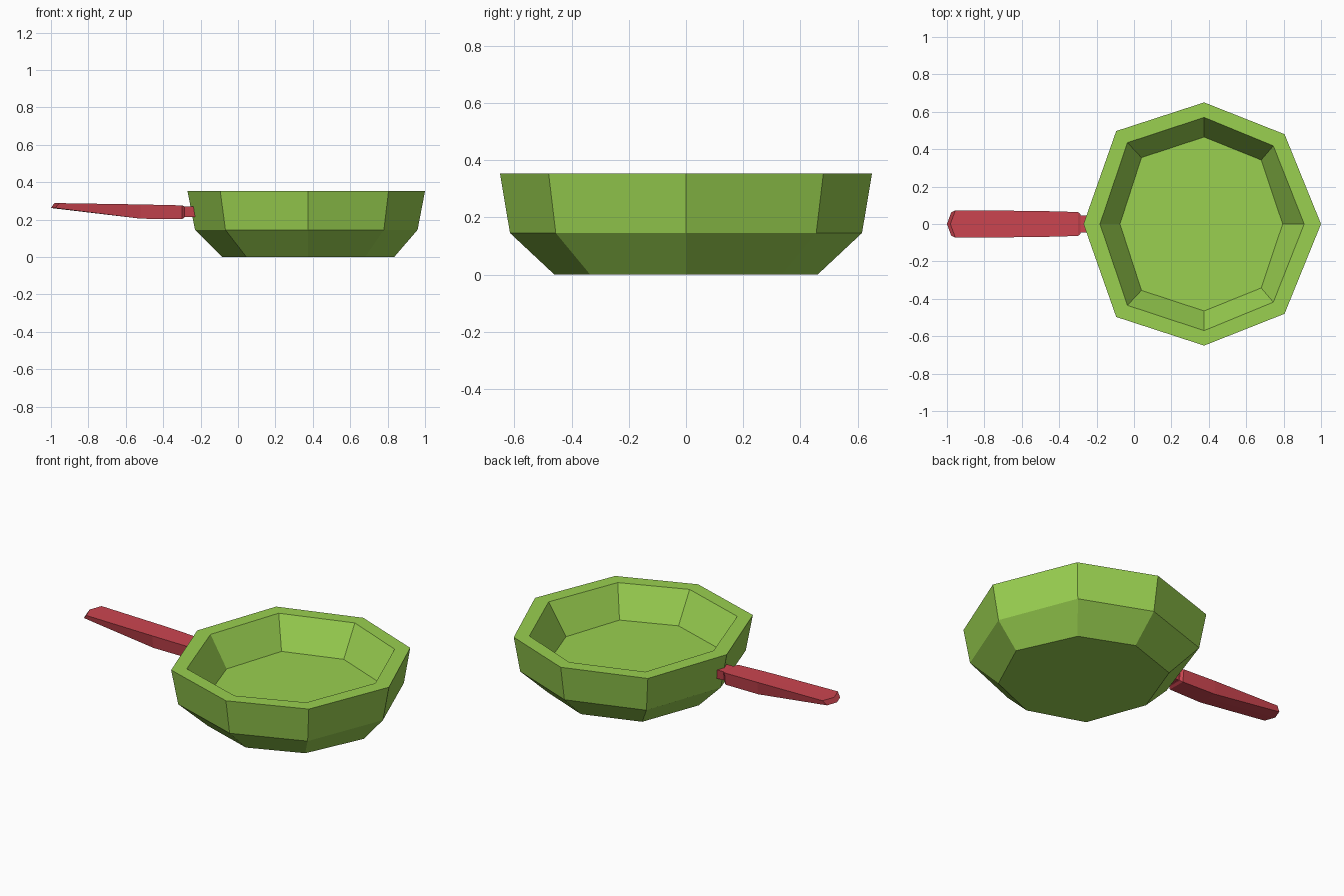
import bpy, bmesh

if "Cube" in bpy.data.objects:
    bpy.data.objects.remove(bpy.data.objects["Cube"])


def material(name, color):
    m = bpy.data.materials.new(name)
    m.diffuse_color = (*color, 1)
    m.use_nodes = True
    m.node_tree.nodes["Principled BSDF"].inputs["Base Color"].default_value = m.diffuse_color
    return m


def loft(name, rings, mat):
    """Skin a list of closed rings and cap both ends."""
    bm = bmesh.new()
    loops = [[bm.verts.new(p) for p in ring] for ring in rings]
    for a, b in zip(loops, loops[1:]):
        for i in range(len(a)):
            j = (i + 1) % len(a)
            bm.faces.new((a[i], a[j], b[j], b[i]))
    bm.faces.new(loops[0][::-1])
    bm.faces.new(loops[-1])
    bmesh.ops.recalc_face_normals(bm, faces=bm.faces)
    mesh = bpy.data.meshes.new(name)
    bm.to_mesh(mesh)
    bm.free()
    mesh.materials.append(mat)
    obj = bpy.data.objects.new(name, mesh)
    bpy.context.collection.objects.link(obj)
    return obj


green = material("pan_green", (0.32, 0.63, 0.08))
red = material("handle_red", (0.60, 0.06, 0.08))


# Pan body: octagonal rings, half outline mirrored across y
def octagon(half, z):
    return [(x, y, z) for x, y in half] + [(x, -y, z) for x, y in half[-2:0:-1]]


pan_rings = [
    octagon([(0.835, 0), (0.68, 0.335), (0.375, 0.46), (0.045, 0.35), (-0.085, 0)], 0),
    octagon([(0.96, 0), (0.78, 0.455), (0.375, 0.615), (-0.067, 0.47), (-0.23, 0)], 0.145),
    octagon([(1.0, 0), (0.805, 0.48), (0.375, 0.65), (-0.095, 0.497), (-0.27, 0)], 0.353),
    octagon([(0.91, 0), (0.745, 0.418), (0.375, 0.57), (-0.035, 0.435), (-0.182, 0)], 0.353),
    octagon([(0.795, 0), (0.68, 0.342), (0.375, 0.465), (0.04, 0.355), (-0.075, 0)], 0.175),
]
loft("pan", pan_rings, green)


# Handle: six-point sections with a pointed tip
def section(x, w, low, high, tip=0.0, inset=0.85):
    b = w * inset
    return [(x, -w, high), (x - tip * 0.6, 0, high), (x, w, high),
            (x - tip * 0.5, b, low), (x - tip, 0, low), (x - tip * 0.5, -b, low)]


loft("handle", [
    section(-0.955, 0.073, 0.262, 0.288, tip=0.045),
    section(-0.52, 0.07, 0.205, 0.281),
    section(-0.30, 0.064, 0.202, 0.276),
    section(-0.285, 0.052, 0.212, 0.27),
], red)

# Neck joining handle and pan
loft("handle_neck", [
    section(-0.30, 0.045, 0.215, 0.27),
    section(-0.20, 0.045, 0.215, 0.27),
], red)
